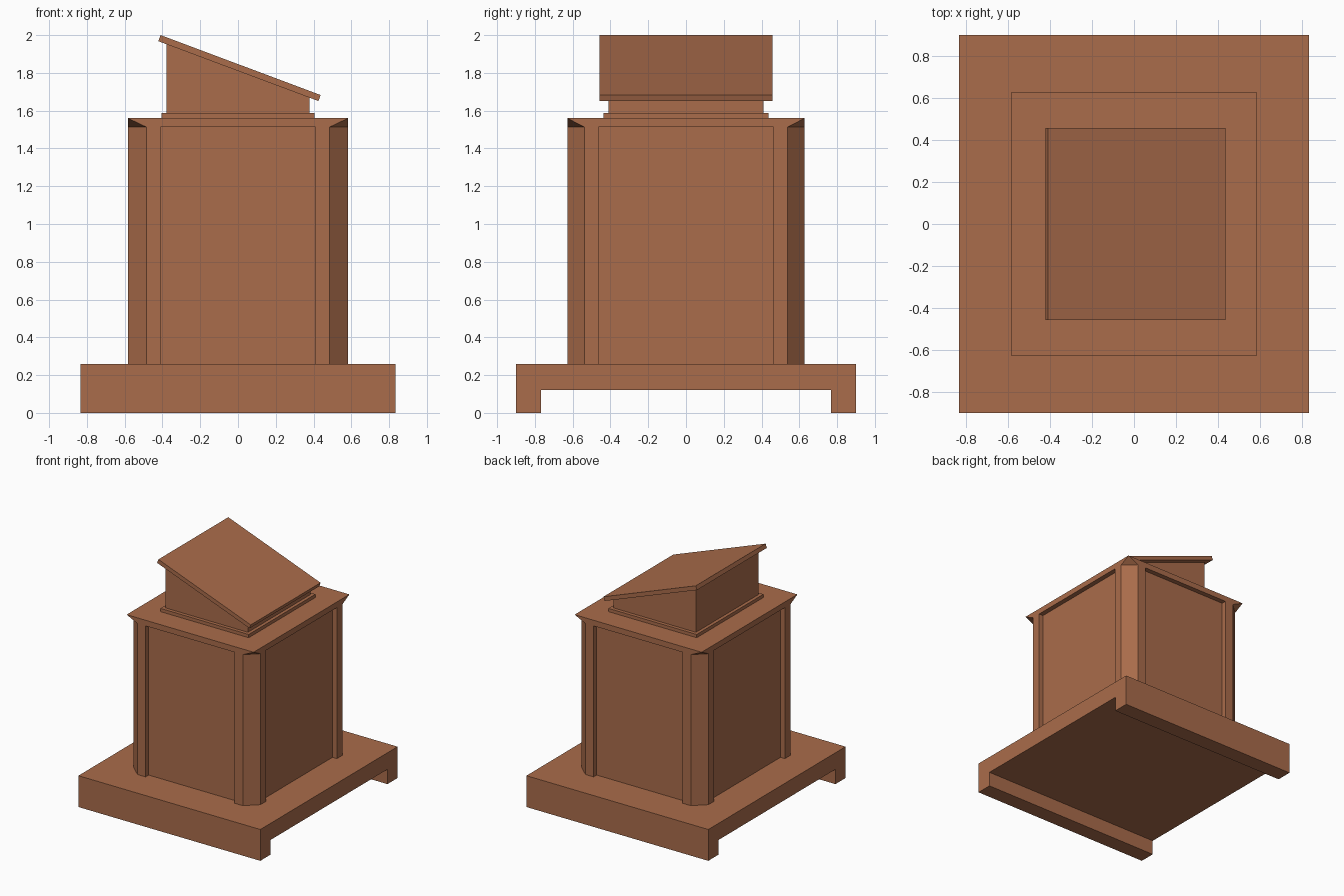
import bpy, bmesh
from mathutils import Matrix

if "Cube" in bpy.data.objects:
    bpy.data.objects.remove(bpy.data.objects["Cube"])

wood = bpy.data.materials.new("brown_wood")
wood.diffuse_color = (0.40, 0.15, 0.07, 1)
wood.use_nodes = True
wood.node_tree.nodes["Principled BSDF"].inputs["Base Color"].default_value = wood.diffuse_color


def finish(name, bm):
    bmesh.ops.recalc_face_normals(bm, faces=bm.faces[:])
    me = bpy.data.meshes.new(name)
    bm.to_mesh(me)
    bm.free()
    me.materials.append(wood)
    ob = bpy.data.objects.new(name, me)
    bpy.context.collection.objects.link(ob)
    return ob


def extrude(name, profile, axis, lo, hi):
    """Extrude a 2D profile; axis 'x' reads it as (y, z), 'y' as (x, z)."""
    bm = bmesh.new()
    put = (lambda p: (lo, *p)) if axis == 'x' else (lambda p: (p[0], lo, p[1]))
    face = bm.faces.new([bm.verts.new(put(p)) for p in profile])
    new = bmesh.ops.extrude_face_region(bm, geom=[face])["geom"]
    step = (hi - lo, 0, 0) if axis == 'x' else (0, hi - lo, 0)
    bmesh.ops.translate(bm, vec=step, verts=[g for g in new if isinstance(g, bmesh.types.BMVert)])
    return finish(name, bm)


# Base slab with a channel running underneath from side to side
Y, C, H, T = 0.90, 0.767, 0.26, 0.122
extrude("base", [(-Y, 0), (-C, 0), (-C, T), (C, T), (C, 0), (Y, 0), (Y, H), (-Y, H)],
        'x', -0.835, 0.835)

# Pedestal: stop-chamfered corners and a recessed panel on each side
HX, HY = 0.583, 0.628            # half sizes
CX, CY = 0.484, 0.537            # where the chamfers start
PX, PY = 0.409, 0.463            # panel half widths
DEPTH = 0.04
Z0, Z1, Z2 = 0.26, 1.513, 1.56

bm = bmesh.new()


def face(points):
    bm.faces.new([bm.verts.new(p) for p in points])


def side(at, half, out, chamfer, panel):
    """at(u, v, z) maps along / outward / up to world space."""
    inner = out - DEPTH
    face([at(u, out, z) for u, z in (
        (-chamfer, Z0), (-panel, Z0), (-panel, Z1), (panel, Z1), (panel, Z0),
        (chamfer, Z0), (chamfer, Z1), (half, Z2), (-half, Z2), (-chamfer, Z1))])
    face([at(u, inner, z) for u, z in ((-panel, Z0), (panel, Z0), (panel, Z1), (-panel, Z1))])
    face([at(-panel, out, Z1), at(panel, out, Z1), at(panel, inner, Z1), at(-panel, inner, Z1)])
    for s in (-panel, panel):
        face([at(s, out, Z0), at(s, out, Z1), at(s, inner, Z1), at(s, inner, Z0)])


for s in (-1, 1):
    side(lambda u, v, z: (u, s * v, z), HX, HY, CX, PX)
    side(lambda u, v, z: (s * v, u, z), HY, HX, CY, PY)
    for t in (-1, 1):
        ax, ay, bx, by = s * CX, t * HY, s * HX, t * CY
        face([(ax, ay, Z0), (bx, by, Z0), (bx, by, Z1), (ax, ay, Z1)])
        face([(ax, ay, Z1), (bx, by, Z1), (s * HX, t * HY, Z2)])
face([(-HX, -HY, Z2), (HX, -HY, Z2), (HX, HY, Z2), (-HX, HY, Z2)])
bmesh.ops.remove_doubles(bm, verts=bm.verts[:], dist=0.0005)
bmesh.ops.holes_fill(bm, edges=[e for e in bm.edges if e.is_boundary], sides=0)
finish("pedestal", bm)

# Thin moulding under the sloped desk
bm = bmesh.new()
bmesh.ops.create_cube(bm, size=1, matrix=Matrix.Translation((0, 0, 1.5735))
                      @ Matrix.Diagonal((0.81, 0.876, 0.027, 1)))
finish("desk_moulding", bm)

# Wedge-shaped desk box, its top just inside the lid
extrude("desk_box", [(-0.378, 1.587), (0.378, 1.587), (0.378, 1.675), (-0.378, 1.960)],
        'y', -0.409, 0.409)

# Sloping lid
extrude("sloped_lid", [(-0.422, 1.968), (0.426, 1.651), (0.437, 1.683), (-0.410, 2.0)],
        'y', -0.458, 0.458)
